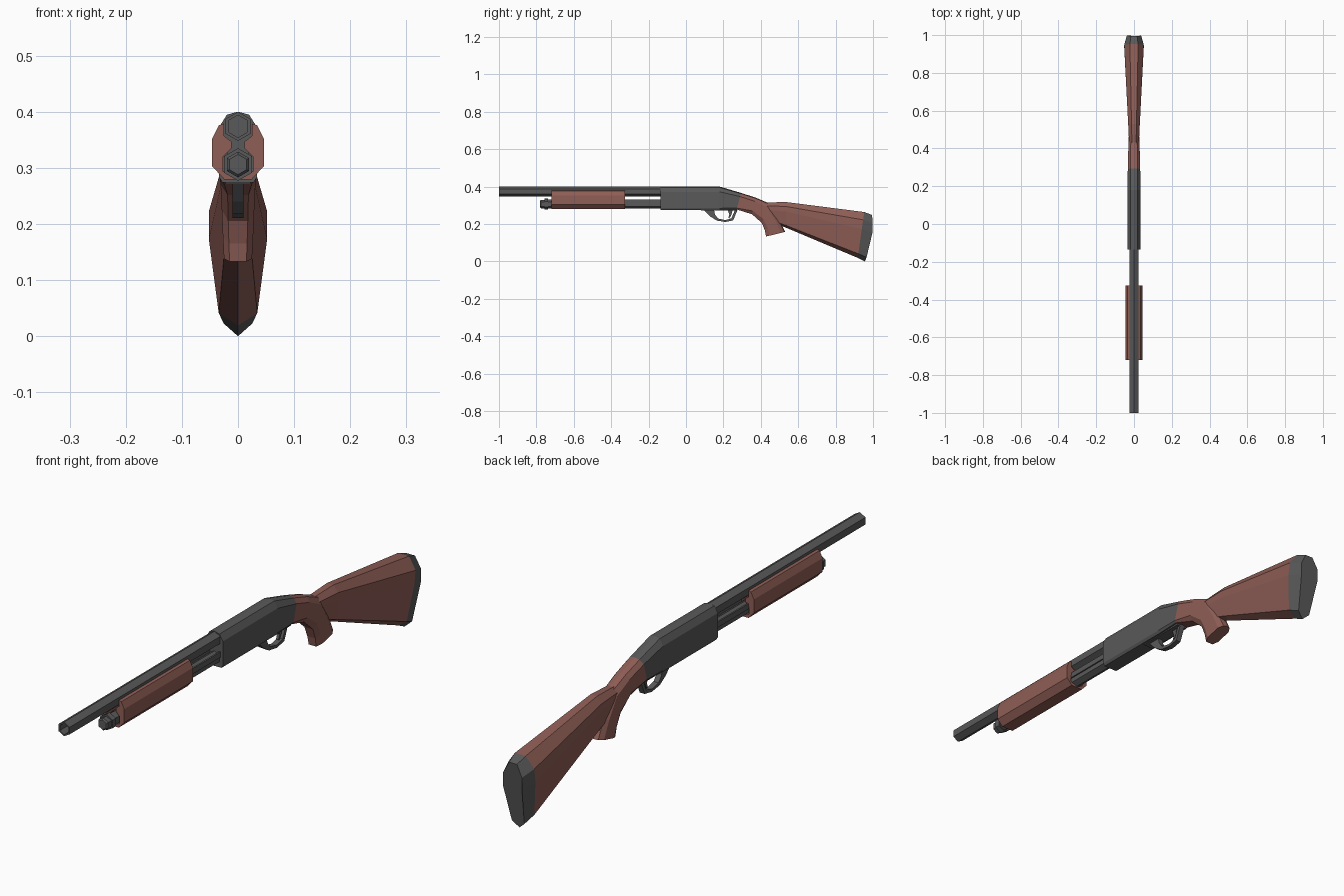
import bpy, bmesh, math
from mathutils import Vector

if "Cube" in bpy.data.objects:
    bpy.data.objects.remove(bpy.data.objects["Cube"])


def material(name, rgb):
    m = bpy.data.materials.new(name)
    m.diffuse_color = (*rgb, 1)
    m.use_nodes = True
    m.node_tree.nodes["Principled BSDF"].inputs["Base Color"].default_value = m.diffuse_color
    return m


WOOD = material("red_wood", (0.275, 0.112, 0.093))
METAL = material("dark_metal", (0.1, 0.1, 0.1))


def loft(name, rings, mat):
    """Skin a list of equal-length rings and cap both ends."""
    bm = bmesh.new()
    vs = [[bm.verts.new(p) for p in r] for r in rings]
    n = len(rings[0])
    for a, b in zip(vs, vs[1:]):
        for i in range(n):
            j = (i + 1) % n
            bm.faces.new((a[i], a[j], b[j], b[i]))
    bm.faces.new(vs[0][::-1])
    bm.faces.new(vs[-1])
    bmesh.ops.recalc_face_normals(bm, faces=bm.faces)
    me = bpy.data.meshes.new(name)
    bm.to_mesh(me)
    bm.free()
    me.materials.append(mat)
    ob = bpy.data.objects.new(name, me)
    bpy.context.collection.objects.link(ob)
    return ob


def mirrored(half):
    """Close a half outline of (x, ...) points across x = 0."""
    return half + [(-p[0], *p[1:]) for p in reversed(half) if p[0] > 0]


def hex_ring(y, z, r):
    return [(r * math.cos(math.radians(90 + 60 * k)), y,
             z + r * math.sin(math.radians(90 + 60 * k))) for k in range(6)]


def hex_tube(name, z, stations, mat=METAL):
    return loft(name, [hex_ring(y, z, r) for y, r in stations], mat)


def section(shape, low, high, w, bulge=0):
    """Ring between a low and a high (y, z) point; shape holds (width, height) fractions."""
    half = []
    for fx, t in shape:
        y = low[0] + (high[0] - low[0]) * t + bulge * math.sin(math.pi * t)
        half.append((fx * w, y, low[1] + (high[1] - low[1]) * t))
    return mirrored(half)


def plate(name, outline, w, mat=METAL):
    """Extrude a (y, z) side outline across x."""
    return loft(name, [[(x, y, z) for y, z in outline] for x in (-w, w)], mat)


# Barrel with a recessed bore, magazine tube and its stepped cap
hex_tube("barrel", 0.374, [(-0.1, 0.026), (-1, 0.026), (-1, 0.020), (-0.95, 0.020)])
hex_tube("magazine_tube", 0.306, [(-0.74, 0.023), (-0.1, 0.023)])
hex_tube("magazine_cap", 0.306, [(-0.78, 0.018), (-0.775, 0.023), (-0.757, 0.023),
                                 (-0.757, 0.029), (-0.738, 0.029), (-0.738, 0.024), (-0.71, 0.024)])

# Action bars on both sides of the magazine tube
for side, s in (("left", -1), ("right", 1)):
    ring = [(s * x, z) for x, z in ((0.019, 0.312), (0.025, 0.312), (0.025, 0.332), (0.019, 0.332))]
    loft("action_bar_" + side, [[(x, y, z) for x, z in ring] for y in (-0.35, -0.12)], METAL)

# Sliding fore-end: open channel wrapping barrel and tube
channel = mirrored([(0.024, 0.279), (0.046, 0.303), (0.046, 0.352), (0.034, 0.376), (0.025, 0.379),
                    (0.025, 0.357), (0.012, 0.347), (0.012, 0.335), (0.027, 0.320),
                    (0.027, 0.294), (0, 0.283)])
loft("fore_end", [[(x, y, z) for x, z in channel] for y in (-0.72, -0.325)], WOOD)

# Receiver, ending on the slanted joint with the grip
BODY = [(0.82, 0), (1, 0.08), (1, 0.78), (0.58, 0.96), (0, 1)]
joint = section(BODY, (0.27, 0.278), (0.295, 0.366), 0.033)
loft("receiver", [section(BODY, (-0.135, 0.274), (-0.135, 0.40), 0.034),
                  section(BODY, (0.18, 0.274), (0.18, 0.40), 0.034), joint], METAL)

# Pistol grip curving down from the receiver
GRIP = [(0.6, 0), (1, 0.2), (1, 0.78), (0.58, 0.96), (0, 1)]
loft("pistol_grip", [joint,
                     section(GRIP, (0.353, 0.252), (0.372, 0.341), 0.031),
                     section(GRIP, (0.406, 0.205), (0.446, 0.310), 0.029),
                     section(GRIP, (0.422, 0.165), (0.497, 0.228), 0.027),
                     section(GRIP, (0.428, 0.133), (0.530, 0.158), 0.025)], WOOD)

# Shoulder stock and butt pad share one cross-section
STOCK = [(0, 0), (0.66, 0.09), (1, 0.63), (1, 0.83), (0.42, 1)]
butt = section(STOCK, (0.918, 0.019), (0.953, 0.264), 0.052)
loft("stock", [section(STOCK, (0.46, 0.211), (0.425, 0.314), 0.026),
               section(STOCK, (0.54, 0.178), (0.53, 0.318), 0.031), butt], WOOD)
loft("butt_pad", [butt, section(STOCK, (0.957, 0.0), (0.995, 0.248), 0.038, 0.018)], METAL)

# Trigger group
plate("guard_plate", [(0.08, 0.271), (0.272, 0.271), (0.272, 0.285), (0.08, 0.285)], 0.022)
plate("trigger_guard", [(0.095, 0.276), (0.13, 0.240), (0.165, 0.218), (0.21, 0.211),
                        (0.252, 0.219), (0.276, 0.276), (0.262, 0.276), (0.243, 0.230),
                        (0.21, 0.221), (0.172, 0.229), (0.155, 0.25), (0.15, 0.276)], 0.010)
plate("trigger", [(0.222, 0.276), (0.25, 0.276), (0.243, 0.25), (0.232, 0.23),
                  (0.226, 0.232), (0.232, 0.25)], 0.005)
